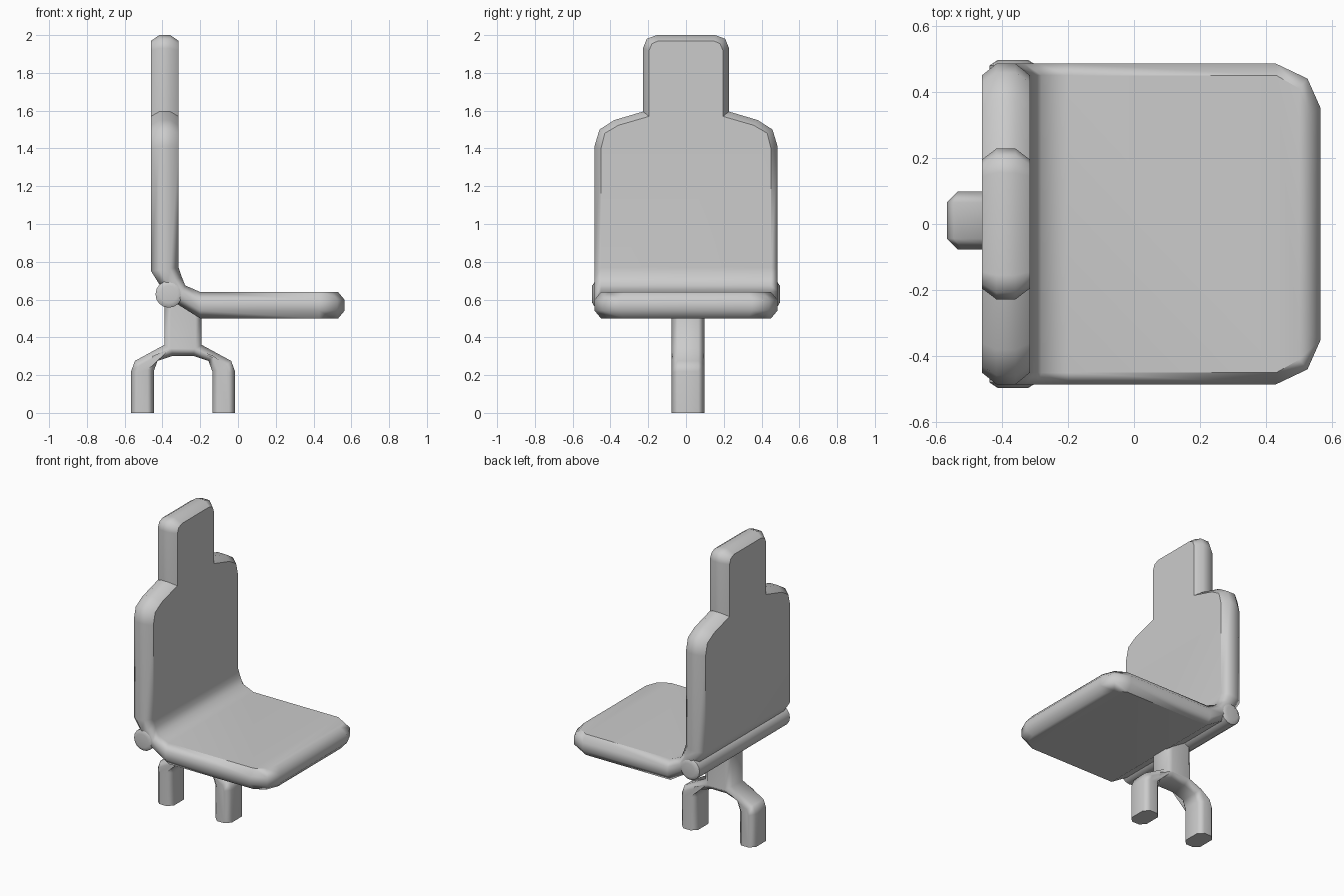
import bpy, bmesh, math

if "Cube" in bpy.data.objects:
    bpy.data.objects.remove(bpy.data.objects["Cube"])


def finish(name, bm, angle=50):
    """Turn a bmesh into a smooth-shaded object with flat-looking big faces."""
    bmesh.ops.recalc_face_normals(bm, faces=bm.faces)
    me = bpy.data.meshes.new(name)
    bm.to_mesh(me)
    bm.free()
    ob = bpy.data.objects.new(name, me)
    bpy.context.collection.objects.link(ob)
    bpy.ops.object.select_all(action='DESELECT')
    ob.select_set(True)
    bpy.context.view_layer.objects.active = ob
    bpy.ops.object.shade_smooth_by_angle(angle=math.radians(angle))
    mod = ob.modifiers.new("weighted_normals", 'WEIGHTED_NORMAL')
    mod.keep_sharp = True
    return ob


# Seat shell: one L-shaped pad lofted from the seat's front edge to the headrest.
# Each section: padded face (x, z), outer face (x, z), rim shift (x, z),
# rim half width, face half width
sections = [
    ((0.53, 0.64), (0.53, 0.50), (0.035, 0), 0.35, 0.33),
    ((0.50, 0.64), (0.50, 0.50), (0.025, 0), 0.44, 0.41),
    ((0.43, 0.64), (0.43, 0.50), (0, 0), 0.485, 0.45),
    ((-0.20, 0.64), (-0.20, 0.50), (0, 0), 0.485, 0.45),
    ((-0.28, 0.675), (-0.32, 0.575), (0, 0), 0.485, 0.45),
    ((-0.298, 0.72), (-0.41, 0.67), (0, 0), 0.485, 0.45),
    ((-0.315, 0.77), (-0.46, 0.75), (0, 0), 0.485, 0.45),
    ((-0.315, 1.40), (-0.46, 1.40), (0, 0.01), 0.485, 0.45),
    ((-0.315, 1.48), (-0.46, 1.48), (0, 0.02), 0.458, 0.43),
    ((-0.315, 1.522), (-0.46, 1.522), (0, 0.028), 0.38, 0.36),
    ((-0.315, 1.57), (-0.46, 1.57), (0, 0.025), 0.228, 0.195),
    ((-0.315, 1.92), (-0.46, 1.92), (0, 0.01), 0.228, 0.195),
    ((-0.315, 1.955), (-0.46, 1.955), (0, 0.025), 0.208, 0.18),
    ((-0.315, 1.97), (-0.46, 1.97), (0, 0.03), 0.155, 0.145),
]
bm = bmesh.new()
rings = []
for a, b, s, w, f in sections:
    def at(t, rim):
        return [a[i] + (b[i] - a[i]) * t + (s[i] if rim else 0) for i in (0, 1)]
    half = [(0, f, False), (0.3, w, True), (0.7, w, True), (1, f, False)]
    pts = [(t, y, r) for t, y, r in half] + [(t, -y, r) for t, y, r in reversed(half)]
    ring = []
    for t, y, r in pts:
        x, z = at(t, r)
        ring.append(bm.verts.new((x, y, z)))
    rings.append(ring)
for r0, r1 in zip(rings, rings[1:]):
    for i in range(8):
        j = (i + 1) % 8
        bm.faces.new((r0[i], r0[j], r1[j], r1[i]))
for r in (rings[0], rings[-1]):
    for i in range(3):
        bm.faces.new((r[i], r[i + 1], r[6 - i], r[7 - i]))
finish("seat_shell", bm)

# Hinge bar between seat and back, with rounded ends
bm = bmesh.new()
n, hx, hz = 16, -0.366, 0.628
prev = None
loops = []
for y, r in ((-0.497, 0.045), (-0.48, 0.071), (0.48, 0.071), (0.497, 0.045)):
    loops.append([bm.verts.new((hx + r * math.cos(2 * math.pi * i / n), y,
                                hz + r * math.sin(2 * math.pi * i / n))) for i in range(n)])
for l0, l1 in zip(loops, loops[1:]):
    for i in range(n):
        j = (i + 1) % n
        bm.faces.new((l0[i], l0[j], l1[j], l1[i]))
bm.faces.new(loops[0])
bm.faces.new(loops[-1])
finish("hinge_bar", bm)

# Forked stand: mirrored profile extruded across, long edges chamfered
cx, y0, y1, top = -0.291, -0.077, 0.098, 0.58
side = [(0.055, 0.302), (0.135, 0.275), (0.155, 0.22), (0.155, 0), (0.275, 0),
        (0.275, 0.22), (0.255, 0.275), (0.099, 0.36), (0.097, top)]
profile = side + [(-x, z) for x, z in reversed(side)]
bm = bmesh.new()
face = bm.faces.new([bm.verts.new((cx + x, y0, z)) for x, z in profile])
ext = bmesh.ops.extrude_face_region(bm, geom=[face])
for v in ext["geom"]:
    if isinstance(v, bmesh.types.BMVert):
        v.co.y = y1


def is_long(e):
    p, q = e.verts[0].co, e.verts[1].co
    level_end = abs(p.z - q.z) < 1e-5 and (p.z < 1e-5 or p.z > top - 1e-5)
    return abs(p.y - q.y) < 1e-5 and not level_end


bmesh.ops.bevel(bm, geom=[e for e in bm.edges if is_long(e)], offset=0.033,
                offset_type='OFFSET', segments=1, affect='EDGES')
finish("forked_stand", bm)
